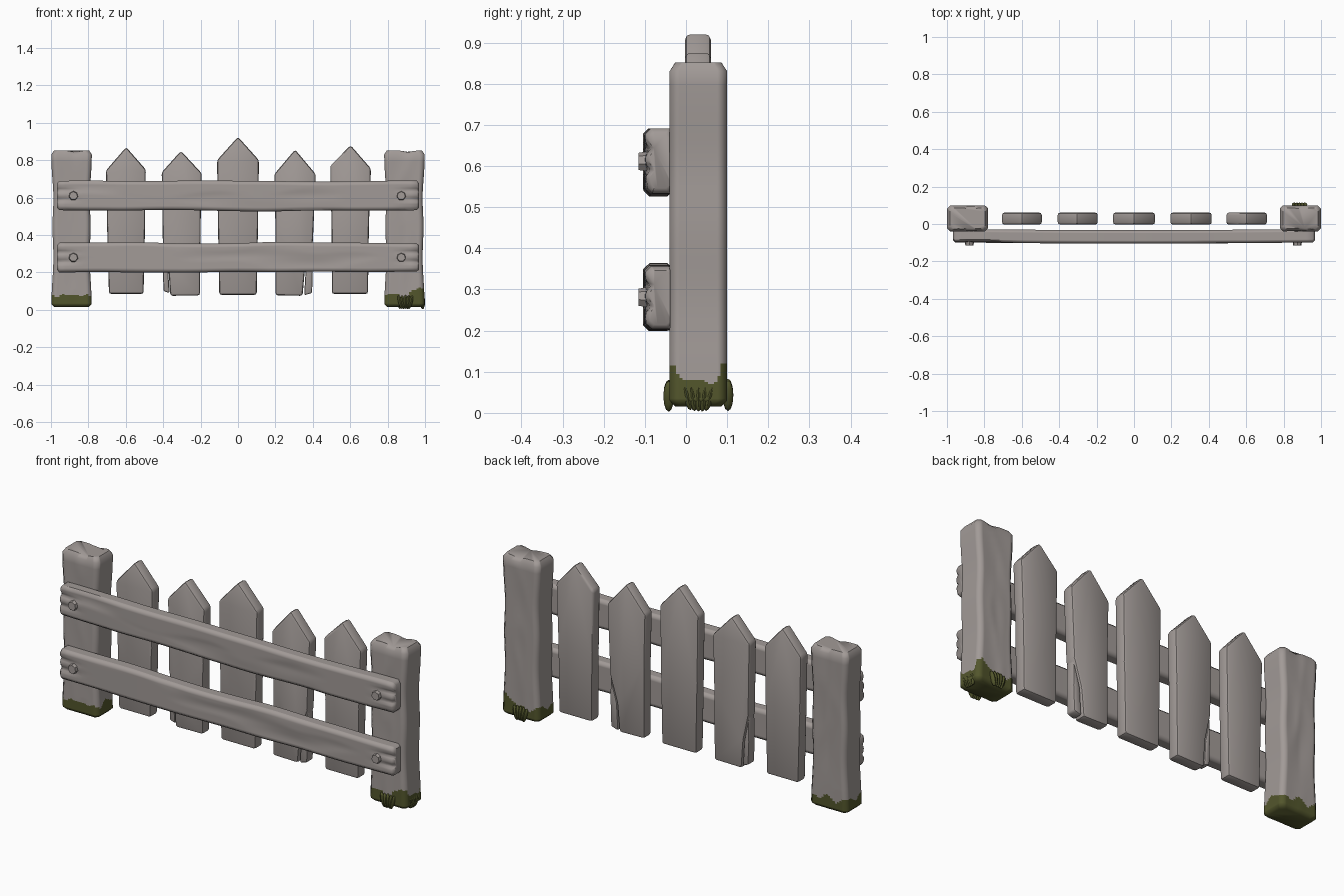
import bpy, bmesh, math, random
from mathutils import Vector, Matrix, noise

if "Cube" in bpy.data.objects:
    bpy.data.objects.remove(bpy.data.objects["Cube"])

random.seed(4)


def material(name, rgb):
    m = bpy.data.materials.new(name)
    m.diffuse_color = (*rgb, 1)
    m.use_nodes = True
    m.node_tree.nodes["Principled BSDF"].inputs["Base Color"].default_value = m.diffuse_color
    return m


WOOD = material("weathered grey wood", (0.36, 0.325, 0.31))
MOSS = material("olive moss", (0.085, 0.092, 0.025))


def finish(bm, name, mats, angle=50):
    bmesh.ops.recalc_face_normals(bm, faces=bm.faces[:])
    me = bpy.data.meshes.new(name)
    bm.to_mesh(me)
    bm.free()
    for m in mats:
        me.materials.append(m)
    me.shade_smooth()
    me.set_sharp_from_angle(angle=math.radians(angle))
    ob = bpy.data.objects.new(name, me)
    bpy.context.collection.objects.link(ob)
    return ob


def section(a, b, c, n):
    """Chamfered rectangle with n segments on each side."""
    pts = []
    corners = [((-a + c, -b), (a - c, -b)), ((a, -b + c), (a, b - c)),
               ((a - c, b), (-a + c, b)), ((-a, b - c), (-a, -b + c))]
    for p, q in corners:
        pts += [Vector(p).lerp(Vector(q), i / n) for i in range(n + 1)]
    return pts


def loft(stations, place):
    """stations: (t, half a, half b, chamfer); place maps (u, v, t) to a point."""
    bm = bmesh.new()
    rings = [[bm.verts.new(place(p.x, p.y, t)) for p in section(a, b, c, 14)]
             for t, a, b, c in stations]
    for r, s in zip(rings, rings[1:]):
        for i in range(len(r)):
            j = (i + 1) % len(r)
            bm.faces.new((r[i], r[j], s[j], s[i]))
    bm.faces.new(rings[0])
    bm.faces.new(rings[-1])
    return bm


def bump(x, centre, width):
    return math.exp(-((x - centre) / width) ** 2)


# Posts, with moss on the lowest faces
def post(name, side):
    zs = [0.03 + 0.005 * i for i in range(28)] + [0.2 + 0.035 * i for i in range(18)] + [0.83]
    st = [(0.015, 0.093, 0.056, 0.014)]
    for z in zs:
        waist = 0.012 * (bump(z, 0.28, 0.16) + bump(z, 0.6, 0.13))
        st.append((z, 0.109 - waist, 0.07, 0.016))
    st.append((0.852, 0.094, 0.056, 0.014))

    def place(u, v, z):
        # shallow hewn dents on the front and back faces
        d = 0.009 * noise.noise(Vector((u * 9 + side * 5, v * 4, z * 4)))
        edge = max(0, 1 - abs(u) / 0.1)
        v2 = v - math.copysign(abs(d) * edge, v)
        u2 = u * (1 + 0.03 * noise.noise(Vector((side, v * 6, z * 4))) * edge)
        top_dip = 0.008 * bump(u, 0.02, 0.03) if z > 0.84 else 0
        return (side * 0.89 + u2, 0.03 + v2, z - top_dip)

    bm = loft(st, place)
    for f in bm.faces:
        c = f.calc_center_median()
        line = 0.08 + 0.03 * noise.noise(Vector((c.x * 22, c.y * 22, side)))
        if side > 0:   # taller streaks on the outer corners
            line += 0.055 * bump(c.x, 0.98, 0.03) * bump(abs(c.y - 0.03), 0.07, 0.025)
        f.material_index = int(c.z < line)
    finish(bm, name, [WOOD, MOSS])


post("left_post", -1)
post("right_post", 1)


# Rails, slightly bowed, with split ends around the nails
def rail(name, zc, seed):
    st = [(-0.967, 0.026, 0.066, 0.01)]
    for i in range(61):
        x = -0.955 + 1.91 * i / 60
        h = 0.079 + 0.005 * noise.noise(Vector((x * 3, seed, 0)))
        st.append((x, 0.036, h, 0.013))
    st.append((0.967, 0.026, 0.066, 0.01))

    def place(u, v, x):
        end = max(0, (abs(x) - 0.84) / 0.12)
        bow = -0.007 * math.cos(x * math.pi / 2)
        if u < -0.02:
            u += 0.012 * end * (bump(v, 0.028, 0.01) + bump(v, -0.022, 0.01))
            u += 0.01 * max(0, noise.noise(Vector((x * 2.5, v * 14, seed))))
        zs = 0.006 * noise.noise(Vector((x * 2, seed + 7, 0)))
        return (x, -0.062 + u + bow, zc + v + zs)

    finish(loft(st, place), name, [WOOD])
    # Nails at both ends
    for label, nx in (("left", -0.88), ("right", 0.873)):
        nb = bmesh.new()
        bmesh.ops.create_cone(nb, cap_ends=True, segments=7, radius1=0.028, radius2=0.022,
                              depth=0.035,
                              matrix=Matrix.Translation((nx, -0.0975, zc)) @ Matrix.Rotation(math.pi / 2, 4, 'X'))
        finish(nb, f"{name}_{label}_nail", [WOOD], 30)


rail("upper_rail", 0.61, 1.3)
rail("lower_rail", 0.28, 4.7)


# Pickets: extruded outlines with rounded edges
def plank(name, outline, front=-0.003, back=0.061, r=0.013):
    bm = bmesh.new()
    f = bm.faces.new([bm.verts.new((x, front, z)) for x, z in outline])
    ext = bmesh.ops.extrude_face_region(bm, geom=[f])
    bmesh.ops.translate(bm, vec=(0, back - front, 0),
                        verts=[v for v in ext["geom"] if isinstance(v, bmesh.types.BMVert)])
    bmesh.ops.bevel(bm, geom=bm.edges[:], offset=r, segments=2, profile=0.5,
                    affect='EDGES', clamp_overlap=True)
    finish(bm, name, [WOOD], 40)


plank("picket_1", [(-0.69, 0.085), (-0.505, 0.085), (-0.497, 0.45), (-0.493, 0.75),
                   (-0.598, 0.87), (-0.706, 0.745), (-0.7, 0.45)])
plank("picket_2", [(-0.362, 0.075), (-0.203, 0.077), (-0.2, 0.45), (-0.194, 0.73),
                   (-0.305, 0.85), (-0.408, 0.735), (-0.402, 0.36), (-0.372, 0.22)])
plank("picket_3", [(-0.1, 0.08), (0.1, 0.08), (0.107, 0.45), (0.112, 0.8),
                   (0.0, 0.925), (-0.112, 0.8), (-0.107, 0.45)])
plank("picket_4", [(0.2, 0.078), (0.345, 0.075), (0.358, 0.22), (0.4, 0.36),
                   (0.416, 0.725), (0.305, 0.857), (0.194, 0.725), (0.2, 0.45)])
plank("picket_5", [(0.502, 0.085), (0.695, 0.085), (0.7, 0.45), (0.711, 0.755),
                   (0.602, 0.88), (0.494, 0.77), (0.5, 0.45)])
# Splinters breaking off two pickets
plank("picket_2_splinter", [(-0.398, 0.1), (-0.366, 0.09), (-0.374, 0.22), (-0.4, 0.35), (-0.402, 0.22)],
      0.002, 0.056, 0.008)
plank("picket_4_splinter", [(0.354, 0.078), (0.396, 0.09), (0.4, 0.22), (0.399, 0.35), (0.362, 0.22)],
      0.002, 0.056, 0.008)


# Moss leaf clumps around the right post
def leaf_clump(name, centre, angle, count=5):
    bm = bmesh.new()
    for i in range(count):
        k = i - (count - 1) / 2
        m = (Matrix.Translation(centre) @ Matrix.Rotation(angle, 4, 'Z')
             @ Matrix.Translation((k * 0.014, 0, random.uniform(-0.002, 0.004)))
             @ Matrix.Rotation(k * 0.13, 4, 'Y')
             @ Matrix.Diagonal((0.0105, 0.013, 0.038, 1)))
        bmesh.ops.create_uvsphere(bm, u_segments=8, v_segments=6, radius=1, matrix=m)
    finish(bm, name, [MOSS])


leaf_clump("front_moss_leaves", (0.895, -0.042, 0.042), 0)
leaf_clump("back_moss_leaves", (0.885, 0.102, 0.042), math.pi)
leaf_clump("side_moss_leaves", (0.987, 0.03, 0.042), math.pi / 2)
